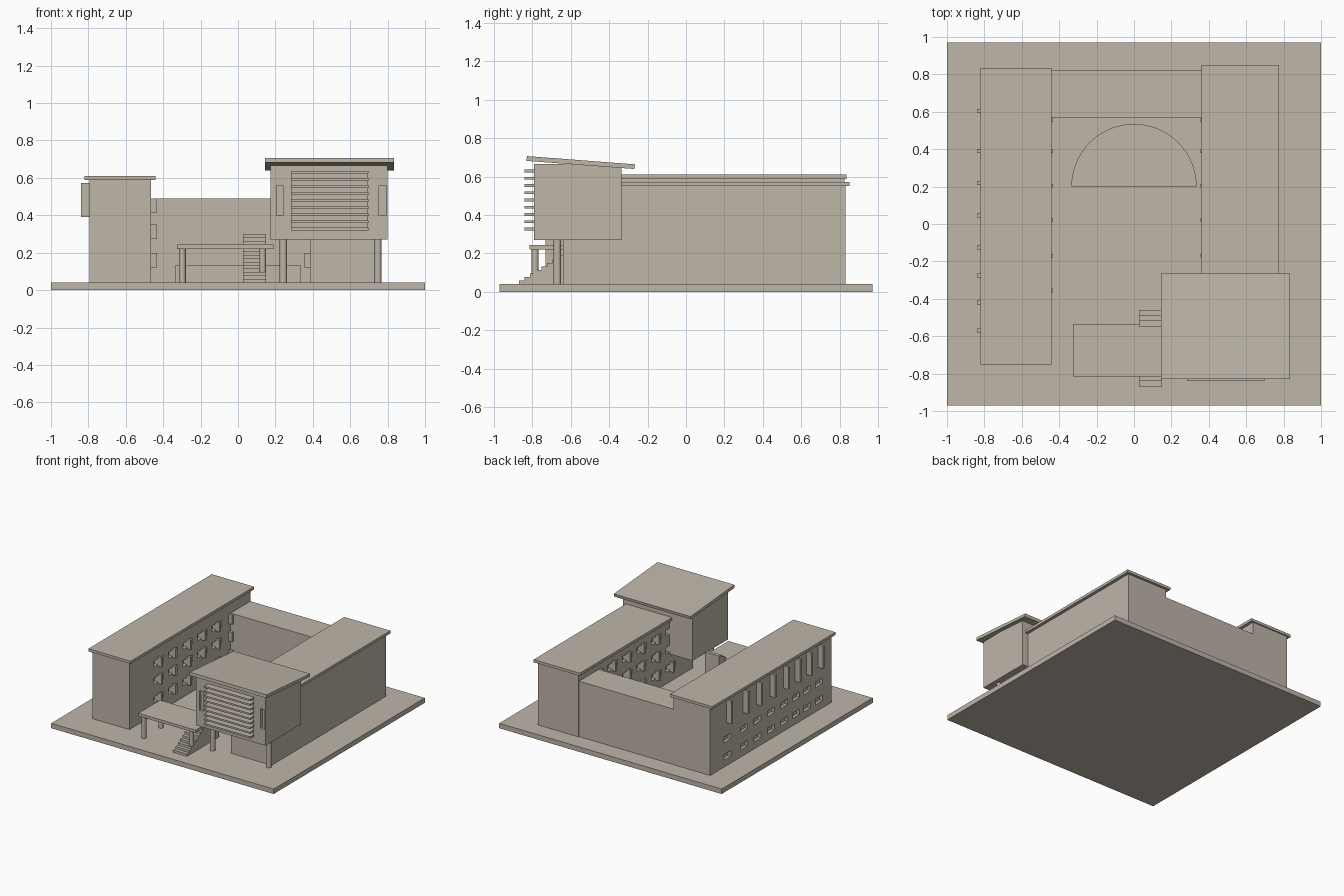
import bpy, bmesh, math
from mathutils import Matrix

if "Cube" in bpy.data.objects:
    bpy.data.objects.remove(bpy.data.objects["Cube"])

stone = bpy.data.materials.new("warm_grey_stone")
stone.diffuse_color = (0.52, 0.465, 0.395, 1)
stone.use_nodes = True
stone.node_tree.nodes["Principled BSDF"].inputs["Base Color"].default_value = stone.diffuse_color


def finish(name, bm):
    bmesh.ops.recalc_face_normals(bm, faces=bm.faces[:])
    me = bpy.data.meshes.new(name)
    bm.to_mesh(me)
    bm.free()
    me.materials.append(stone)
    ob = bpy.data.objects.new(name, me)
    bpy.context.collection.objects.link(ob)
    return ob


def boxes(name, spans):
    """One object from boxes given as x0, x1, y0, y1, z0, z1."""
    bm = bmesh.new()
    for x0, x1, y0, y1, z0, z1 in spans:
        m = Matrix.Translation(((x0 + x1) / 2, (y0 + y1) / 2, (z0 + z1) / 2))
        m = m @ Matrix.Diagonal((x1 - x0, y1 - y0, z1 - z0, 1))
        bmesh.ops.create_cube(bm, size=1, matrix=m)
    return finish(name, bm)


def box(name, *span):
    return boxes(name, [span])


def prism(name, profile, axis, a, b):
    """Extrude a 2D profile along x (profile y,z) or z (profile x,y)."""
    bm = bmesh.new()
    place = (lambda p: (a, p[0], p[1])) if axis == "x" else (lambda p: (p[0], p[1], a))
    face = bm.faces.new([bm.verts.new(place(p)) for p in profile])
    ext = bmesh.ops.extrude_face_region(bm, geom=[face])
    move = (b - a, 0, 0) if axis == "x" else (0, 0, b - a)
    bmesh.ops.translate(bm, vec=move,
                        verts=[g for g in ext["geom"] if isinstance(g, bmesh.types.BMVert)])
    return finish(name, bm)


def column(name, x, y, r, top):
    prof = [(x + r * math.cos(i * math.tau / 20), y + r * math.sin(i * math.tau / 20))
            for i in range(20)]
    ob = prism(name, prof, "z", G, top)
    bpy.context.view_layer.objects.active = ob
    ob.select_set(True)
    bpy.ops.object.shade_smooth_by_angle(angle=math.radians(30))
    ob.select_set(False)


def cut(target, name, spans):
    cutter = boxes(name, spans)
    cutter.hide_render = True
    cutter.hide_viewport = False
    cutter.display_type = "WIRE"
    mod = target.modifiers.new("recesses", "BOOLEAN")
    mod.operation = "DIFFERENCE"
    mod.solver = "EXACT"
    mod.object = cutter


# Ground slab
G = 0.04
box("ground_slab", -1, 1, -0.97, 0.97, 0, G)

# Wings, their roofs and the rear link
left = box("left_wing", -0.795, -0.465, -0.73, 0.825, G, 0.59)
box("left_wing_roof", -0.82, -0.44, -0.75, 0.835, 0.588, 0.61)
right = box("right_wing", 0.385, 0.75, -0.64, 0.83, G, 0.552)
# The front of the right wing passes beneath and into the raised hall
box("right_wing_roof", 0.36, 0.775, -0.40, 0.85, 0.55, 0.572)
box("rear_link", -0.47, 0.39, 0.57, 0.823, G, 0.49)

# Courtyard windows: three floors with a fin across each opening
court_y = [-0.355, -0.17, 0.02, 0.205, 0.39]
floors = [0.16, 0.312, 0.452]
grid = [(y, z) for y in court_y for z in floors]
cut(left, "left_court_window_cutter",
    [(-0.495, -0.45, y - 0.06, y + 0.06, z - 0.025, z + 0.025) for y, z in grid])
cut(right, "right_court_window_cutter",
    [(0.37, 0.415, y - 0.06, y + 0.06, z - 0.025, z + 0.025) for y, z in grid])
fins = grid + [(0.555, z) for z in floors]
boxes("left_court_fins", [(-0.496, -0.434, y - 0.01, y + 0.01, z - 0.038, z + 0.038)
                          for y, z in fins])
boxes("right_court_fins", [(0.355, 0.416, y - 0.01, y + 0.01, z - 0.038, z + 0.038)
                           for y, z in fins])

# Outer side of the left wing: tall fins over two rows of small windows
outer_y = [0.605, 0.39, 0.22, 0.045, -0.125, -0.275, -0.42, -0.57]
boxes("outer_fins", [(-0.84, -0.79, y - 0.011, y + 0.011, 0.39, 0.572) for y in outer_y])
cut(left, "outer_window_cutter",
    [(-0.81, -0.77, y - 0.045, y + 0.045, z - 0.022, z + 0.022)
     for y in outer_y for z in (0.12, 0.26)])

# Low half-round auditorium in the courtyard
arc = [(0.335 * math.cos(math.pi * i / 32), 0.2 + 0.335 * math.sin(math.pi * i / 32))
       for i in range(33)]
prism("half_round_auditorium", arc, "z", G, 0.133)

# Raised hall with slit windows and a louvred opening
hall = box("raised_hall", 0.175, 0.80, -0.79, -0.335, 0.27, 0.665)
cut(hall, "hall_window_cutter", [
    (0.29, 0.69, -0.80, -0.765, 0.32, 0.635),
    (0.205, 0.24, -0.80, -0.765, 0.40, 0.56),
    (0.755, 0.79, -0.80, -0.765, 0.40, 0.56)])
boxes("hall_louvres", [(0.283, 0.697, -0.84, -0.765, 0.32 + 0.0378 * i, 0.334 + 0.0378 * i)
                       for i in range(9)])
prism("hall_sloped_roof", [(-0.83, 0.682), (-0.27, 0.64), (-0.265, 0.664), (-0.828, 0.707)],
      "x", 0.145, 0.835)
for i, x in enumerate((0.243, 0.748)):
    column("hall_column_%d" % i, x, -0.67, 0.02, 0.28)

# Entrance canopy
box("canopy", -0.325, 0.19, -0.815, -0.535, 0.22, 0.243)
for i, (x, y) in enumerate([(-0.297, -0.785), (0.132, -0.785), (-0.297, -0.565), (0.132, -0.565)]):
    column("canopy_column_%d" % i, x, y, 0.018, 0.23)

# Stair rising beneath the canopy to the hall
steps, y0, y1, top = 14, -0.87, -0.46, 0.30
run, rise = (y1 - y0) / steps, (top - G) / steps
outline = [(y1, G), (y0, G)]
for i in range(steps):
    outline += [(y0 + i * run, G + (i + 1) * rise), (y0 + (i + 1) * run, G + (i + 1) * rise)]
prism("entrance_stair", outline, "x", 0.027, 0.15)
